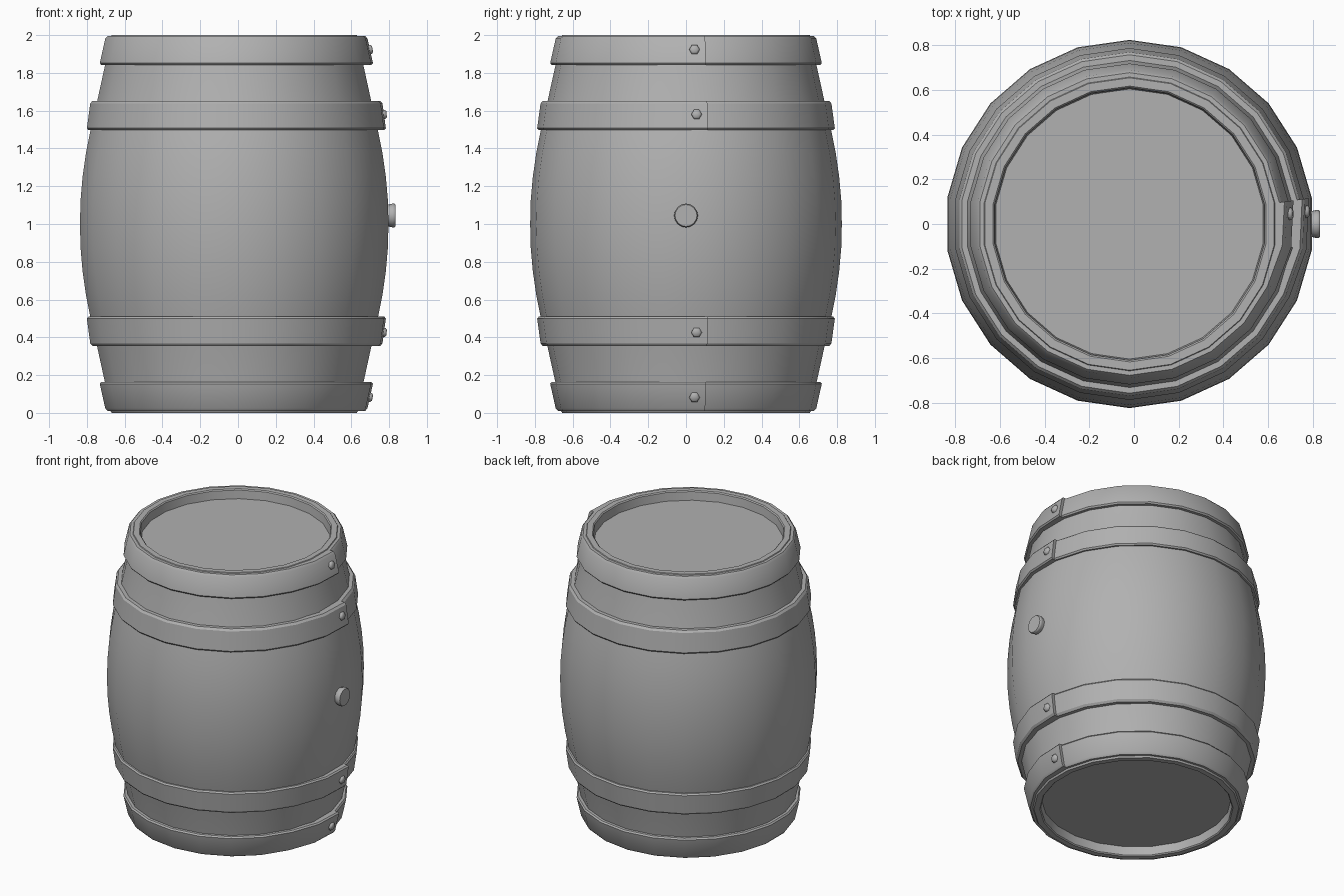
import bpy, bmesh, math
from mathutils import Matrix, Vector

if "Cube" in bpy.data.objects:
    bpy.data.objects.remove(bpy.data.objects["Cube"])

SIDES = 22
STEP = 2 * math.pi / SIDES
CX = -0.02          # barrel axis; the bung sticks out on +x
MID = 1.003         # mirror height for the hoops

# Dark grey for every part
GREY = bpy.data.materials.new("dark_grey")
GREY.diffuse_color = (0.44, 0.44, 0.44, 1.0)
GREY.use_nodes = True
GREY.node_tree.nodes["Principled BSDF"].inputs["Base Color"].default_value = GREY.diffuse_color


def finish(name, bm, angle=30):
    bmesh.ops.recalc_face_normals(bm, faces=bm.faces[:])
    me = bpy.data.meshes.new(name)
    bm.to_mesh(me)
    bm.free()
    me.materials.append(GREY)
    ob = bpy.data.objects.new(name, me)
    bpy.context.collection.objects.link(ob)
    bpy.ops.object.select_all(action='DESELECT')
    ob.select_set(True)
    bpy.context.view_layer.objects.active = ob
    bpy.ops.object.shade_smooth_by_angle(angle=math.radians(angle))
    return ob


def ring(bm, profile, ang, offset=0.0):
    return [bm.verts.new((CX + (r + offset) * math.cos(ang), (r + offset) * math.sin(ang), z))
            for r, z in profile]


def bridge(bm, a, b, closed):
    n = len(a)
    for i in range(n if closed else n - 1):
        j = (i + 1) % n
        bm.faces.new((a[i], b[i], b[j], a[j]))


def lathe(name, profile):
    # Revolve an open profile and cap both ends
    bm = bmesh.new()
    rows = [ring(bm, profile, (k - 0.5) * STEP) for k in range(SIDES)]
    for k in range(SIDES):
        bridge(bm, rows[k], rows[(k + 1) % SIDES], False)
    bm.faces.new([r[0] for r in rows])
    bm.faces.new([r[-1] for r in rows])
    return finish(name, bm)


def hoop(name, profile):
    # Metal strap wrapped once round, its end lapping over its start
    bm = bmesh.new()
    lift = {SIDES: 0.013, SIDES + 1: 0.023}
    rows = [ring(bm, profile, (k - 0.5) * STEP, lift.get(k, 0.0)) for k in range(SIDES + 2)]
    for a, b in zip(rows, rows[1:]):
        bridge(bm, a, b, True)
    bm.faces.new(rows[0])
    bm.faces.new(rows[-1])
    return finish(name, bm)


def stud(name, loc, axis, sides, steps):
    # Short turned stud: steps are (radius, distance along the axis)
    rot = Vector(axis).to_track_quat('Z', 'Y').to_matrix().to_4x4()
    m = Matrix.Translation(loc) @ rot
    bm = bmesh.new()
    rows = [[bm.verts.new(m @ Vector((r * math.cos(2 * math.pi * k / sides),
                                      r * math.sin(2 * math.pi * k / sides), d)))
             for k in range(sides)] for r, d in steps]
    for a, b in zip(rows, rows[1:]):
        bridge(bm, a, b, True)
    bm.faces.new(rows[0])
    bm.faces.new(rows[-1])
    return finish(name, bm, 50)


# Bulging body with a recessed head at each end
half = [(0.825, 1.0), (0.822, 1.125), (0.811, 1.25), (0.793, 1.375), (0.768, 1.5),
        (0.733, 1.65), (0.691, 1.84), (0.665, 1.985), (0.655, 2.0),
        (0.618, 2.0), (0.611, 1.993), (0.605, 1.935)]
lower = [(r, 2.0 - z) for r, z in half[:0:-1]]
lathe("barrel_body", lower + half)

# Hoops: name, bottom z, top z, outer radius at bottom and top, bolt height and y
hoops = [("end_hoop", 1.842, 1.995, 0.719, 0.690, 1.923, 0.045),
         ("belly_hoop", 1.497, 1.652, 0.788, 0.770, 1.580, 0.056)]
for name, z0, z1, r0, r1, bz, by in hoops:
    section = [(r0 - 0.035, z0), (r0 - 0.008, z0), (r0, z0 + 0.010),
               (r1, z1 - 0.014), (r1 - 0.012, z1), (r1 - 0.045, z1)]
    t = (bz - z0) / (z1 - z0)
    bx = CX + (r0 + (r1 - r0) * t + 0.0205) * math.cos(STEP / 2)
    tilt = (r0 - r1) / (z1 - z0)
    for side, flip in (("upper", False), ("lower", True)):
        prof = [(r, 2 * MID - z) for r, z in section] if flip else section
        hoop(f"{side}_{name}", prof)
        stud(f"{side}_{name}_bolt",
             (bx, by, 2 * MID - bz if flip else bz),
             (1, 0, -tilt if flip else tilt), 6,
             [(0.028, -0.012), (0.028, 0.008), (0.018, 0.016)])

# Bung plug in the side of the belly
stud("bung", (0.77, 0.0, 1.045), (1, 0, 0), 16,
     [(0.052, 0.0), (0.063, 0.048), (0.063, 0.056), (0.058, 0.064)])
